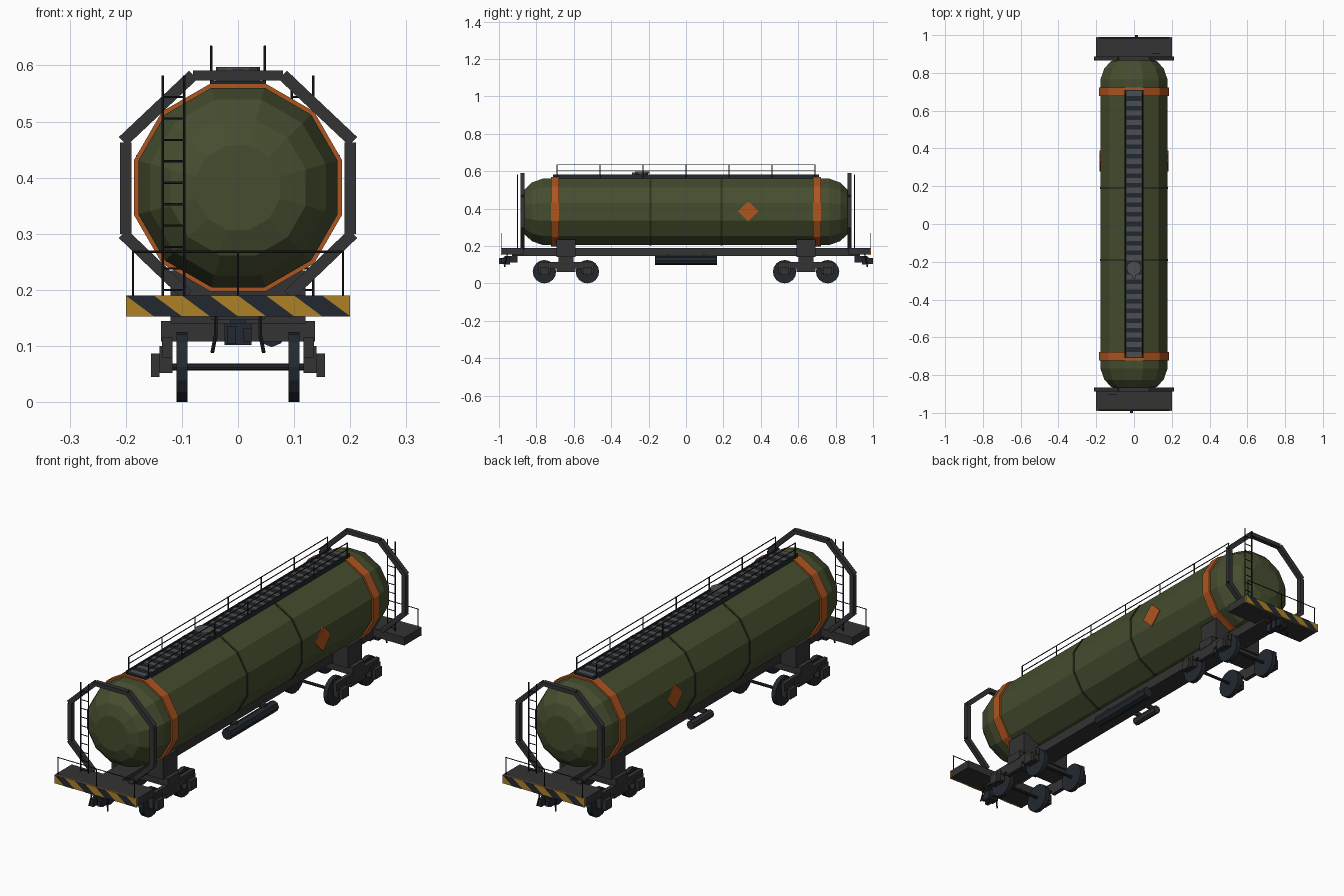
import bpy, bmesh, math
from mathutils import Vector, Matrix

if "Cube" in bpy.data.objects:
    bpy.data.objects.remove(bpy.data.objects["Cube"])

COLORS = {"olive": (.06, .075, .028), "dark_olive": (.025, .032, .013), "orange": (.42, .09, .014),
          "iron": (.033, .033, .035), "steel": (.016, .022, .029), "black": (.012, .013, .015),
          "yellow": (.42, .22, .02), "grating": (.07, .075, .08)}
MATS = {}
for k, c in COLORS.items():
    MATS[k] = bpy.data.materials.new(k)
    MATS[k].diffuse_color = (*c, 1)


def box(bm, x0, x1, y0, y1, z0, z1):
    m = Matrix.Translation(((x0 + x1) / 2, (y0 + y1) / 2, (z0 + z1) / 2))
    bmesh.ops.create_cube(bm, size=1, matrix=m @ Matrix.Diagonal((x1 - x0, y1 - y0, z1 - z0, 1)))


def rod(bm, p, q, r, n=6, r2=None):
    p, q = Vector(p), Vector(q)
    m = Matrix.Translation((p + q) / 2) @ (q - p).to_track_quat('Z', 'Y').to_matrix().to_4x4()
    if n == 4:   # square bar of half width r
        bmesh.ops.create_cube(bm, size=1, matrix=m @ Matrix.Diagonal((2 * r, 2 * r, (q - p).length, 1)))
    else:
        bmesh.ops.create_cone(bm, cap_ends=True, segments=n, radius1=r,
                              radius2=r if r2 is None else r2, depth=(q - p).length, matrix=m)


def lathe(bm, profile, n=12, zc=.3825):
    rings = []
    for y, r in profile:
        rings.append([bm.verts.new((r * math.sin((i + .5) * math.tau / n), y,
                                    zc + r * math.cos((i + .5) * math.tau / n))) for i in range(n)])
    for a, b in zip(rings, rings[1:]):
        for i in range(n):
            bm.faces.new((a[i], a[(i + 1) % n], b[(i + 1) % n], b[i]))
    bm.faces.new(rings[0])
    bm.faces.new(rings[-1])


def finish(bm, name, mat, both_ends=False):
    if both_ends:   # repeat at the other end, turned half way round
        new = bmesh.ops.duplicate(bm, geom=bm.verts[:] + bm.edges[:] + bm.faces[:])["geom"]
        bmesh.ops.rotate(bm, verts=[v for v in new if isinstance(v, bmesh.types.BMVert)],
                         matrix=Matrix.Rotation(math.pi, 3, 'Z'))
    bmesh.ops.recalc_face_normals(bm, faces=bm.faces[:])
    me = bpy.data.meshes.new(name)
    bm.to_mesh(me)
    bm.free()
    me.materials.append(MATS[mat])
    bpy.context.collection.objects.link(bpy.data.objects.new(name, me))


# tank with domed ends
bm = bmesh.new()
half = [(.878, .078), (.862, .125), (.825, .162), (.765, .184)]
lathe(bm, [(-y, r) for y, r in half] + [(y, r) for y, r in reversed(half)])
finish(bm, "tank", "olive")

# orange straps and thin weld rings
bm = bmesh.new()
lathe(bm, [(-.722, .1915), (-.678, .1915)])
finish(bm, "tank_straps", "orange", True)
bm = bmesh.new()
lathe(bm, [(-.195, .187), (-.185, .187)])
finish(bm, "weld_rings", "dark_olive", True)

# warning diamonds on both sides
bm = bmesh.new()
for s in (-1, 1):
    rod(bm, (s * .174, .333, .385), (s * .1815, .333, .385), .039, 4)
    bmesh.ops.rotate(bm, verts=bm.verts[-8:], cent=(0, .333, .385), matrix=Matrix.Rotation(math.pi / 4, 3, 'X'))
finish(bm, "warning_diamonds", "orange")

# centre sill
bm = bmesh.new()
box(bm, -.047, .047, -.93, .93, .147, .19)
finish(bm, "centre_sill", "iron")

# end platforms
bm = bmesh.new()
box(bm, -.2, .2, -.985, -.87, .155, .19)
finish(bm, "end_platforms", "iron", True)

# hazard boards with slanted stripes
bm = bmesh.new()
box(bm, -.2, .2, -.99, -.985, .153, .19)
finish(bm, "hazard_boards", "yellow", True)
bm = bmesh.new()
for k in range(4):
    x = -.2 + .1 * k
    bm.faces.new([bm.verts.new((px, -.9912, pz)) for px, pz in
                  ((x, .19), (x + .05, .19), (x + .1, .153), (x + .05, .153))])
finish(bm, "hazard_stripes", "steel", True)

# platform rails
bm = bmesh.new()
for x in (-.187, 0, .187):
    rod(bm, (x, -.985, .155 + .035), (x, -.985, .268), .002)
rod(bm, (-.189, -.985, .268), (.189, -.985, .268), .002)
finish(bm, "platform_rails", "black", True)

# octagonal end hoops
bm = bmesh.new()
for s in (-1, 1):
    rod(bm, (s * .2, -.875, .3), (s * .2, -.875, .463), .0105, 4)
    rod(bm, (s * .08, -.875, .583), (s * .205, -.875, .465), .0105, 4)
    rod(bm, (s * .205, -.875, .3), (s * .09, -.875, .19), .0105, 4)
box(bm, -.08, .08, -.8855, -.8645, .573, .591)
finish(bm, "end_hoops", "iron", True)

# end ladders
bm = bmesh.new()
for x in (-.134, -.096):
    rod(bm, (x, -.902, .19), (x, -.902, .582), .0025)
for i in range(10):
    z = .2 + i * .0382
    rod(bm, (-.134, -.902, z), (-.096, -.902, z), .002)
finish(bm, "end_ladders", "black", True)

# tank saddles on the bolsters
bm = bmesh.new()
box(bm, -.12, .12, -.692, -.592, .14, .235)
finish(bm, "tank_saddles", "iron", True)

# bogie frames with axle boxes
bm = bmesh.new()
c = -.642
box(bm, -.137, .137, c - .04, c + .04, .108, .145)
for s in (-1, 1):
    a, b = sorted((s * .117, s * .135))
    box(bm, a, b, c - .15, c + .15, .08, .115)
    box(bm, a, b, c - .05, c + .05, .06, .115)
    for y in (c - .115, c + .115):
        a, b = sorted((s * .117, s * .14))
        box(bm, a, b, y - .032, y + .032, .052, .1)
        a, b = sorted((s * .14, s * .155))
        box(bm, a, b, y - .022, y + .022, .045, .087)
finish(bm, "bogie_frames", "iron", True)

# wheels and axles
bm = bmesh.new()
for y in (c - .115, c + .115):
    rod(bm, (-.12, y, .0625), (.12, y, .0625), .0065, 8)
    for s in (-1, 1):
        rod(bm, (s * .09, y, .0625), (s * .11, y, .0625), .0625, 16)
finish(bm, "wheelsets", "steel", True)

# couplers and brake hoses
bm = bmesh.new()
box(bm, -.013, .013, -.97, -.9, .112, .147)
box(bm, -.024, .024, -.975, -.94, .102, .14)
box(bm, -.02, -.004, -1, -.97, .104, .136)
box(bm, .01, .024, -.99, -.97, .108, .132)
finish(bm, "couplers", "steel", True)
bm = bmesh.new()
for s in (-1, 1):
    rod(bm, (s * .04, -.955, .158), (s * .04, -.965, .115), .0035)
    rod(bm, (s * .04, -.965, .118), (s * .046, -.97, .088), .0035)
finish(bm, "brake_hoses", "black", True)

# underframe air tanks and hangers
bm = bmesh.new()
rod(bm, (.06, -.165, .122), (.06, .165, .122), .024, 8)
finish(bm, "long_air_tank", "steel")
bm = bmesh.new()
rod(bm, (-.07, -.07, .128), (-.07, .07, .128), .018, 8)
finish(bm, "short_air_tank", "iron")
bm = bmesh.new()
for y in (-.1, .1):
    box(bm, .035, .065, y - .008, y + .008, .135, .155)
for y in (-.04, .04):
    box(bm, -.07, -.04, y - .006, y + .006, .138, .155)
finish(bm, "air_tank_hangers", "iron")

# top walkway and its slats
bm = bmesh.new()
box(bm, -.044, .044, -.71, .71, .556, .572)
for s in (-.046, .046):
    box(bm, s - .003, s + .003, -.71, .71, .562, .581)
finish(bm, "walkway", "steel")
bm = bmesh.new()
for i in range(28):
    y = -.69 + i * 1.38 / 27
    box(bm, -.04, .04, y - .0135, y + .0135, .57, .578)
finish(bm, "walkway_slats", "grating")

# walkway handrails
bm = bmesh.new()
for x in (-.048, .048):
    for i in range(7):
        y = -.69 + .23 * i
        rod(bm, (x, y, .565), (x, y, .635), .0025)
    for z in (.605, .634):
        rod(bm, (x, -.692, z), (x, .692, z), .0022)
finish(bm, "walkway_handrails", "black")

# filling hatch
bm = bmesh.new()
rod(bm, (0, -.235, .57), (0, -.235, .59), .032, 12)
rod(bm, (0, -.235, .588), (0, -.235, .597), .039, 12)
box(bm, -.008, .008, -.288, -.235, .582, .594)
finish(bm, "filling_hatch", "grating")

for m in bpy.data.materials:
    if m.users and not m.is_grease_pencil:
        m.use_nodes = True
        m.node_tree.nodes["Principled BSDF"].inputs["Base Color"].default_value = m.diffuse_color
